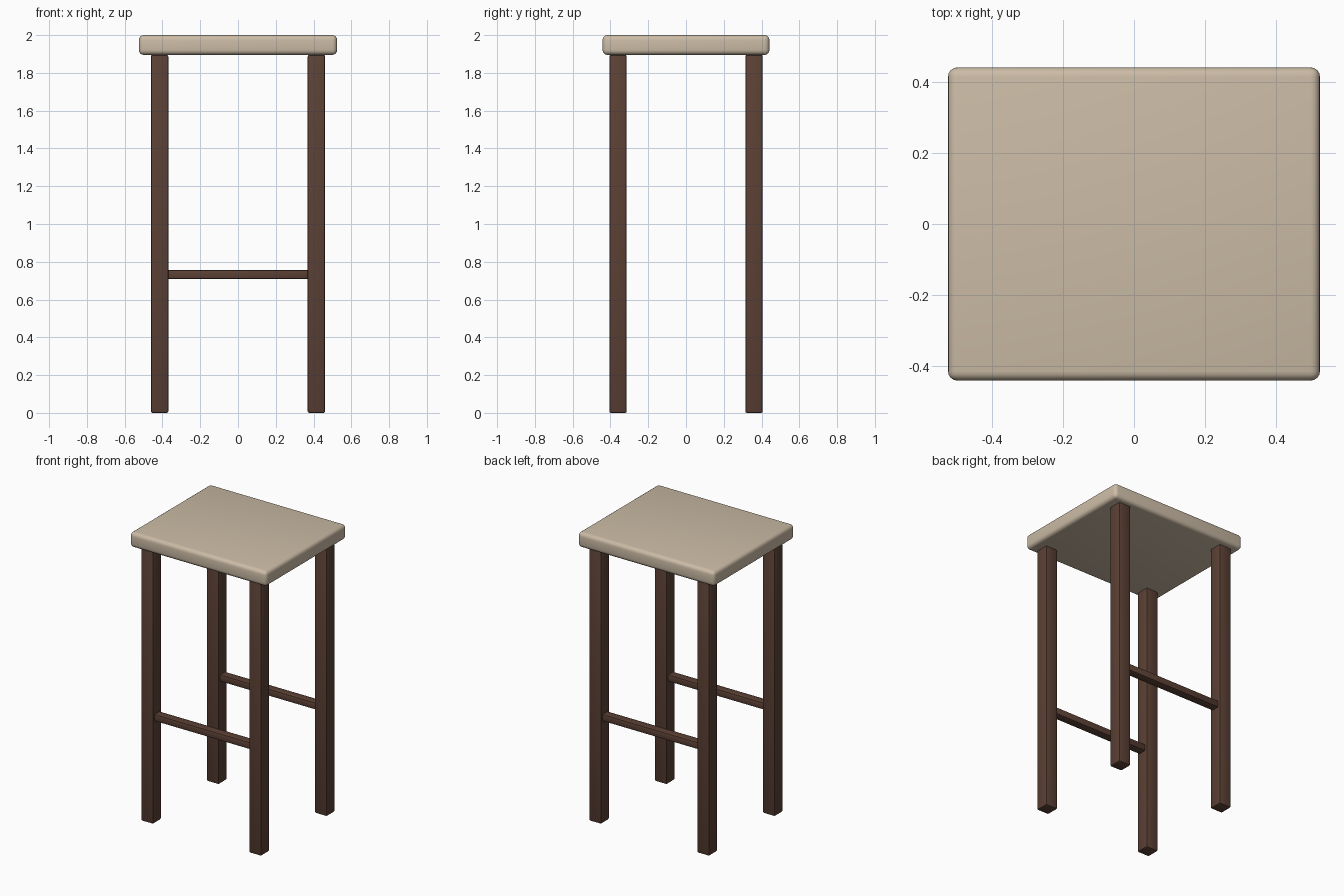
import bpy

# Remove the default cube
cube = bpy.data.objects.get("Cube")
if cube:
    bpy.data.objects.remove(cube, do_unlink=True)


def make_material(name, color):
    mat = bpy.data.materials.new(name)
    mat.use_nodes = True
    mat.diffuse_color = color
    mat.node_tree.nodes["Principled BSDF"].inputs["Base Color"].default_value = color
    return mat


def rounded_box(name, center, size, radius, segments, mat):
    """Box with bevelled edges and smooth shading."""
    bpy.ops.mesh.primitive_cube_add(size=1, location=center)
    obj = bpy.context.object
    obj.name = name
    obj.scale = size
    bpy.ops.object.transform_apply(location=False, rotation=False, scale=True)
    bevel = obj.modifiers.new("rounded_edges", "BEVEL")
    bevel.width = radius
    bevel.segments = segments
    bpy.ops.object.modifier_apply(modifier=bevel.name)
    bpy.ops.object.shade_smooth_by_angle()
    obj.data.materials.append(mat)
    return obj


cream = make_material("cream_cushion", (0.60, 0.50, 0.38, 1))
wood = make_material("dark_wood", (0.105, 0.052, 0.035, 1))

LEG_X, LEG_Y, LEG_W = 0.415, 0.36, 0.092
SEAT_BOTTOM, SEAT_TOP = 1.895, 2.0

# Padded seat
rounded_box("seat", (0, 0, (SEAT_BOTTOM + SEAT_TOP) / 2),
            (1.05, 0.884, SEAT_TOP - SEAT_BOTTOM), 0.026, 4, cream)

# Four straight legs, and a footrest between each front and back pair
for row, sy in (("front", -1), ("back", 1)):
    for side, sx in (("left", 1), ("right", -1)):
        rounded_box(f"{row}_{side}_leg", (sx * LEG_X, sy * LEG_Y, SEAT_BOTTOM / 2),
                    (LEG_W, LEG_W, SEAT_BOTTOM), 0.008, 2, wood)
    rounded_box(f"{row}_footrest", (0, sy * LEG_Y, 0.732),
                (2 * LEG_X - LEG_W + 0.01, 0.06, 0.048), 0.008, 2, wood)
